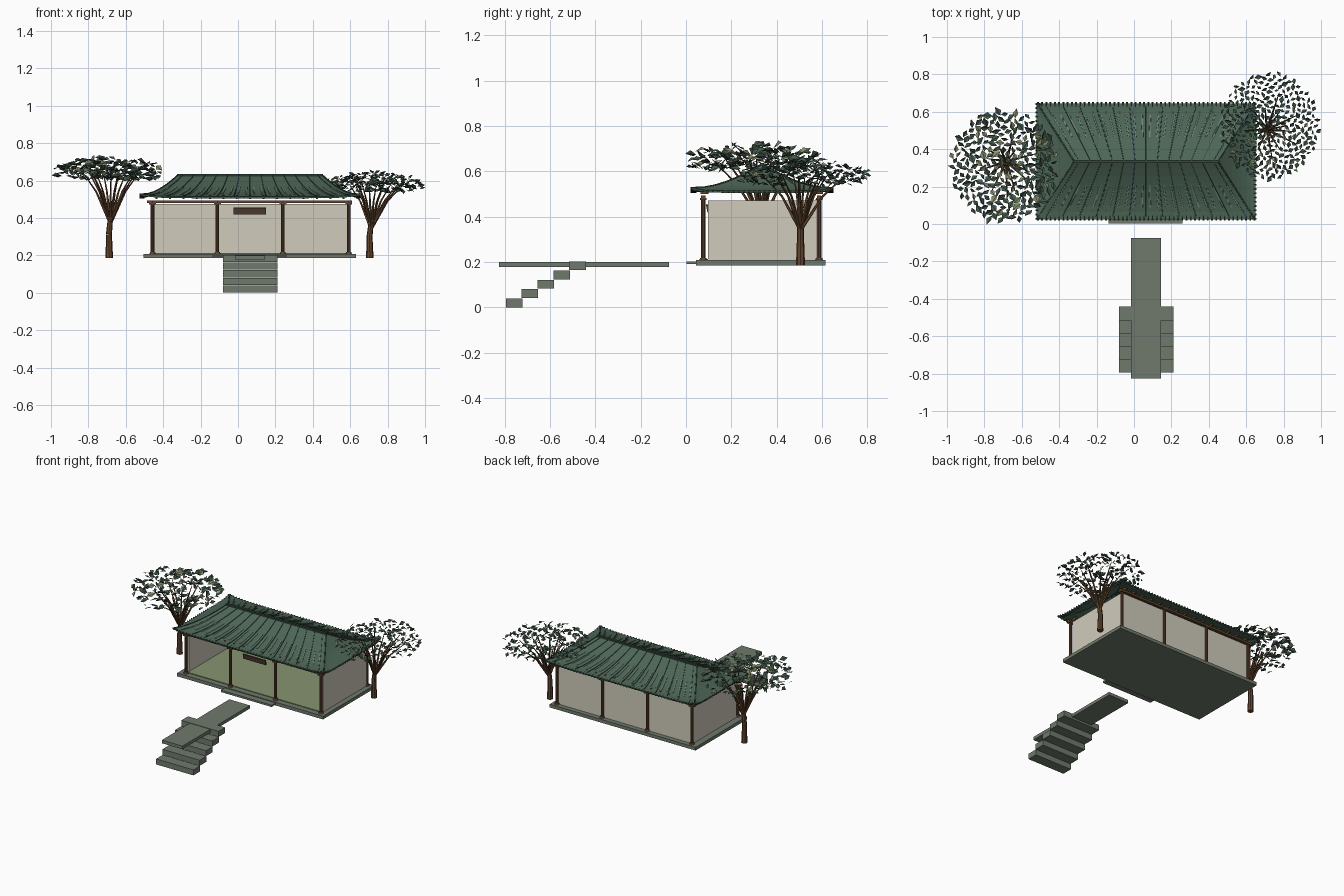
import bpy, bmesh, math, random
from mathutils import Vector, Matrix

if "Cube" in bpy.data.objects:
    bpy.data.objects.remove(bpy.data.objects["Cube"])

random.seed(4)


def mat(name, r, g, b):
    m = bpy.data.materials.new(name)
    lin = [((c / 255 + 0.055) / 1.055) ** 2.4 for c in (r, g, b)]
    m.diffuse_color = (*lin, 1)
    m.use_nodes = True
    m.node_tree.nodes["Principled BSDF"].inputs["Base Color"].default_value = m.diffuse_color
    return m


STONE = mat("grey green stone", 112, 122, 109)
CREAM = mat("cream plaster", 208, 203, 188)
WOOD = mat("brown wood", 100, 70, 45)
DARK = mat("dark wood", 80, 62, 48)
MATTING = mat("green matting", 134, 148, 112)
TILE = mat("green roof tile", 76, 102, 86)
TILE_DARK = mat("dark roof tile", 52, 72, 62)
TILE_LIGHT = mat("pale roof tile", 112, 136, 122)
LEAF = mat("dark leaf", 66, 88, 74)
LEAF_PALE = mat("olive leaf", 128, 138, 104)


def finish(bm, name, *mats, normals=True):
    if normals:
        bmesh.ops.recalc_face_normals(bm, faces=bm.faces)
    me = bpy.data.meshes.new(name)
    bm.to_mesh(me)
    bm.free()
    for m in mats:
        me.materials.append(m)
    ob = bpy.data.objects.new(name, me)
    bpy.context.collection.objects.link(ob)
    return ob


def add_box(bm, x0, x1, y0, y1, z0, z1):
    m = Matrix.Translation(((x0 + x1) / 2, (y0 + y1) / 2, (z0 + z1) / 2))
    m = m @ Matrix.Diagonal((x1 - x0, y1 - y0, z1 - z0, 1))
    bmesh.ops.create_cube(bm, size=1, matrix=m)


def boxes(name, material, *dims):
    bm = bmesh.new()
    for d in dims:
        add_box(bm, *d)
    return finish(bm, name, material)


def add_rod(bm, a, b, r0, r1, n=8):
    a, b = Vector(a), Vector(b)
    d = b - a
    m = Matrix.Translation((a + b) / 2) @ d.to_track_quat('Z', 'Y').to_matrix().to_4x4()
    bmesh.ops.create_cone(bm, cap_ends=True, segments=n, radius1=r0, radius2=r1,
                          depth=d.length, matrix=m)


# Stone base, front step, path and stairs
boxes("stone_platform", STONE, (-0.505, 0.63, 0.045, 0.615, 0.185, 0.208))
boxes("front_step", STONE, (-0.135, 0.26, 0.002, 0.06, 0.19, 0.203))
boxes("path", STONE, (-0.015, 0.145, -0.825, -0.075, 0.178, 0.2))
boxes("stairs", STONE, *[(-0.08, 0.21, -0.795 + 0.07 * i, -0.722 + 0.07 * i,
                          0.041 * i, 0.041 * i + 0.039) for i in range(5)])

# Room with an open front
boxes("floor_matting", MATTING, (-0.455, 0.59, 0.085, 0.58, 0.205, 0.213))
boxes("walls", CREAM, (-0.46, -0.45, 0.097, 0.577, 0.208, 0.471),
      (0.585, 0.595, 0.097, 0.577, 0.208, 0.471),
      (-0.455, 0.59, 0.57, 0.582, 0.208, 0.475))

# Posts with feet and caps, beams
bm = bmesh.new()
for x in (-0.457, -0.11, 0.24, 0.592):
    for y in (0.076, 0.587):
        add_rod(bm, (x, y, 0.208), (x, y, 0.49), 0.01, 0.01, 10)
        add_rod(bm, (x, y, 0.206), (x, y, 0.218), 0.018, 0.014, 10)
        add_box(bm, x - 0.018, x + 0.018, y - 0.014, y + 0.014, 0.473, 0.482)
finish(bm, "posts", WOOD)
boxes("beams", WOOD, *[(-0.487, 0.61, y - 0.009, y + 0.009, 0.48, 0.494)
                       for y in (0.076, 0.587)])
sign = boxes("sign_board", DARK, (-0.088, 0.088, -0.004, 0.004, -0.018, 0.018))
sign.location = (0.063, 0.095, 0.437)
sign.rotation_euler.x = math.radians(12)

# Curved hip roof: t runs from eave to ridge, s along each side
CX, CY = 0.065, 0.335


def roof_pt(side, t, s, up=0.0):
    hx, hy = 0.585 - 0.2 * t, 0.31 * (1 - t)
    z = 0.514 + 0.116 * t ** 1.6 + 0.014 * (1 - t) ** 3 * abs(s) ** 8 + up
    sx, sy = ((s, -1), (1, s), (-s, 1), (-1, -s))[side]
    return Vector((CX + hx * sx, CY + hy * sy, z))


bm = bmesh.new()
for side in range(4):
    nt, ns = 8, 20
    g = [[bm.verts.new(roof_pt(side, i / nt, 2 * j / ns - 1)) for j in range(ns + 1)]
         for i in range(nt + 1)]
    for i in range(nt):
        for j in range(ns):
            bm.faces.new((g[i][j], g[i][j + 1], g[i + 1][j + 1], g[i + 1][j]))
bmesh.ops.remove_doubles(bm, verts=bm.verts, dist=0.0005)
bmesh.ops.dissolve_degenerate(bm, edges=bm.edges, dist=0.0001)
roof = finish(bm, "roof", TILE, normals=False)
sol = roof.modifiers.new("thickness", 'SOLIDIFY')
sol.thickness = 0.009
sol.offset = -1


def add_strip(bm, side, s, t0, t1, w, h, n=6):
    """Raised tile rib that follows the roof curve."""
    along = Vector((w / 2, 0, 0)) if side % 2 == 0 else Vector((0, w / 2, 0))
    prev = None
    for i in range(n + 1):
        t = t0 + (t1 - t0) * i / n
        lo, hi = roof_pt(side, t, s, -0.003), roof_pt(side, t, s, h)
        ring = [bm.verts.new(p) for p in (lo - along, hi - along * 0.7, hi + along * 0.7, lo + along)]
        if prev:
            for k in range(4):
                bm.faces.new((prev[k], prev[(k + 1) % 4], ring[(k + 1) % 4], ring[k]))
        else:
            bm.faces.new(ring)
        prev = ring
    bm.faces.new(prev)


dark, pale, ends = bmesh.new(), bmesh.new(), bmesh.new()
for side in range(4):
    long_side = side % 2 == 0
    if long_side:
        for i in range(13):
            add_strip(dark, side, -0.93 + 1.86 * i / 12, 0.05, 1.0, 0.006, 0.003)
        for i in range(24):
            add_strip(pale, side, -0.92 + 1.84 * i / 23, 0.2, 0.58, 0.009, 0.003)
    add_strip(dark, side, 0.995, 0.0, 1.0, 0.01, 0.004)
    # round tile ends along the eave
    n = 52 if long_side else 28
    out = Vector(((0, -1, 0), (1, 0, 0), (0, 1, 0), (-1, 0, 0))[side])
    for i in range(n):
        p = roof_pt(side, 0, -0.99 + 1.98 * i / (n - 1), -0.003)
        add_rod(ends, p - out * 0.02, p + out * 0.006, 0.006, 0.006, 6)
finish(dark, "roof_ribs", TILE_DARK)
finish(pale, "pale_ribs", TILE_LIGHT)
finish(ends, "eave_tile_ends", TILE_DARK)
boxes("ridge", TILE_DARK, (CX - 0.39, CX + 0.39, CY - 0.008, CY + 0.008, 0.622, 0.636))

# Rafters whose tips just break through the roof
bm = bmesh.new()
for i in range(15):
    x = CX - 0.5 + i / 14
    for sgn in (-1, 1):
        ya, yb = sorted((CY + sgn * 0.235, CY + sgn * 0.27))
        add_box(bm, x - 0.005, x + 0.005, ya, yb, 0.5, 0.522)
finish(bm, "rafters", WOOD)


# Trees: tapered trunk, fan of branches, folded diamond leaves
def tree(name, x, y, fork, centre, radii, leaves, size, pale_share):
    c = Vector(centre)
    top = Vector((x + 0.006, y, fork))
    mid = Vector((x - 0.002, y, (fork + 0.185) / 2 + 0.02))
    bm = bmesh.new()
    add_rod(bm, (x, y, 0.185), mid, 0.02, 0.016)
    add_rod(bm, mid, top, 0.016, 0.014)
    for i in range(14):
        a = i * 2.4
        r = 0.35 + 0.3 * (i % 3) / 2
        tip = c + Vector((radii[0] * r * math.cos(a), radii[1] * r * math.sin(a), -0.01))
        knee = top.lerp(tip, 0.5) + Vector((0, 0, 0.015))
        add_rod(bm, top - Vector((0, 0, 0.03)), knee, 0.009, 0.005, 5)
        add_rod(bm, knee, tip, 0.005, 0.002, 5)
    finish(bm, name + "_trunk", WOOD)

    bm = bmesh.new()
    for i in range(leaves):
        a = i * 2.39996
        r = math.sqrt((i + 0.5) / leaves)
        h = random.uniform(-1, 1) * math.sqrt(1.05 - r * r * 0.8) - 0.25 * r * r
        p = c + Vector((radii[0] * r * math.cos(a), radii[1] * r * math.sin(a), radii[2] * h))
        k = size * random.uniform(0.75, 1.25)
        rot = (Matrix.Rotation(random.uniform(0, 6.28), 3, 'Z')
               @ Matrix.Rotation(random.uniform(-0.9, 0.9), 3, 'X')
               @ Matrix.Rotation(random.uniform(-0.7, 0.7), 3, 'Y'))
        shape = ((-0.5, 0, 0), (0, -0.36, 0.12), (0.6, 0, 0), (0, 0.36, 0.12))
        v = [bm.verts.new(p + rot @ (Vector(q) * k)) for q in shape]
        for u in v:
            u.co.x = max(-1, min(1, u.co.x))
        idx = int(random.random() < pale_share)
        for tri in ((v[0], v[1], v[2]), (v[0], v[2], v[3])):
            bm.faces.new(tri).material_index = idx
    finish(bm, name + "_leaves", LEAF, LEAF_PALE, normals=False)


tree("left_tree", -0.688, 0.335, 0.4, (-0.695, 0.31, 0.662), (0.285, 0.3, 0.062), 230, 0.046, 0.25)
tree("right_tree", 0.705, 0.505, 0.37, (0.725, 0.525, 0.59), (0.265, 0.285, 0.055), 270, 0.034, 0.08)
